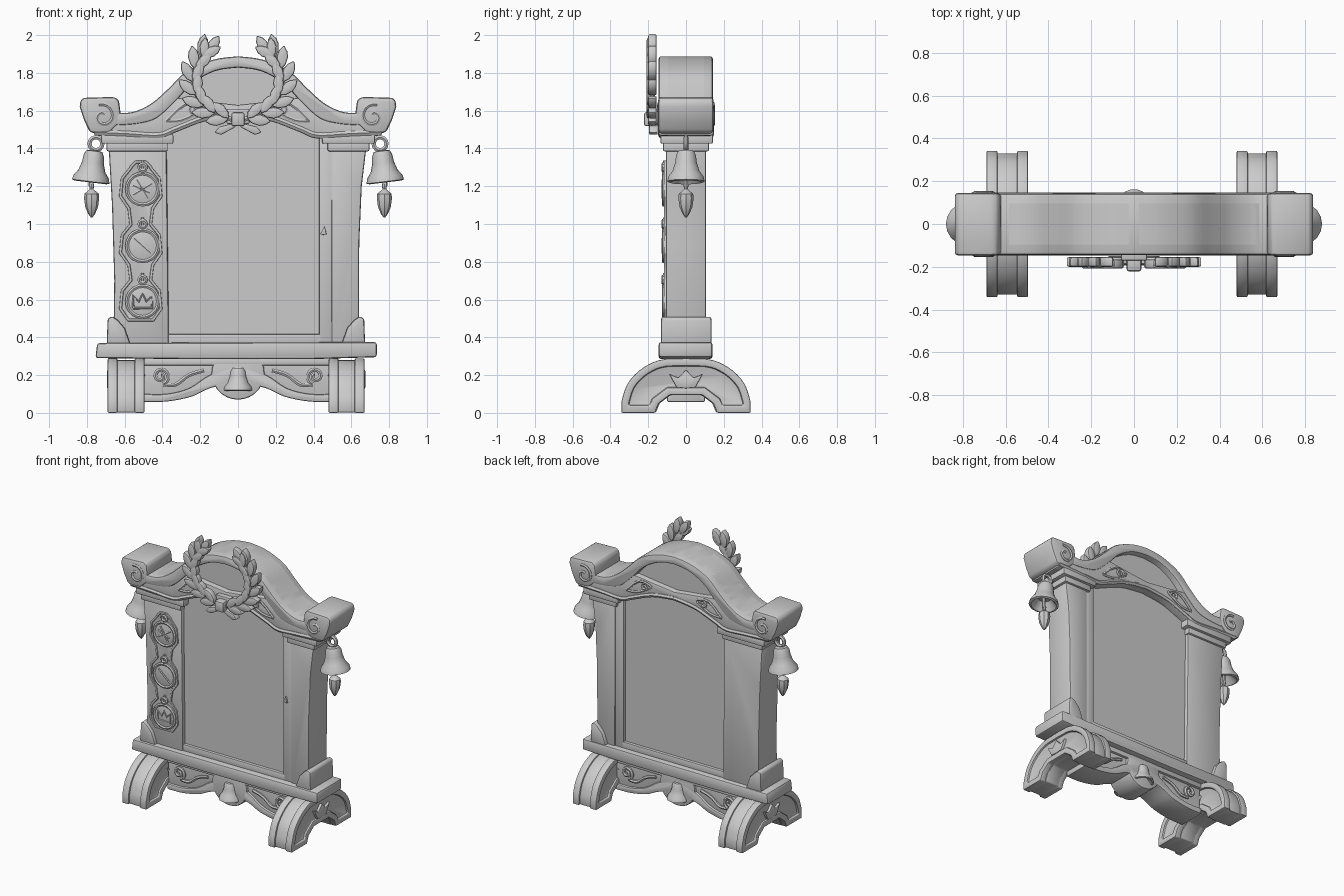
import bpy, bmesh, math
from mathutils import Vector, Matrix

if "Cube" in bpy.data.objects:
    bpy.data.objects.remove(bpy.data.objects["Cube"])

stone = bpy.data.materials.new("grey_stone")
stone.diffuse_color = (0.6, 0.6, 0.6, 1)
stone.use_nodes = True
stone.node_tree.nodes["Principled BSDF"].inputs["Base Color"].default_value = stone.diffuse_color


def finish(name, bm, bevel=0.0):
    bmesh.ops.recalc_face_normals(bm, faces=bm.faces)
    me = bpy.data.meshes.new(name)
    bm.to_mesh(me)
    bm.free()
    me.materials.append(stone)
    ob = bpy.data.objects.new(name, me)
    bpy.context.collection.objects.link(ob)
    if bevel:
        m = ob.modifiers.new("bevel", 'BEVEL')
        m.width, m.segments, m.limit_method = bevel, 2, 'ANGLE'
        m.angle_limit = math.radians(35)
    return ob


def offset(poly, d):
    """Move every outline point inwards by d."""
    p = [Vector(q) for q in poly]
    n = len(p)
    area = sum(p[i - 1].x * p[i].y - p[i].x * p[i - 1].y for i in range(n))
    d = d if area > 0 else -d
    out = []
    for i in range(n):
        a, b = (p[i] - p[i - 1]).normalized(), (p[(i + 1) % n] - p[i]).normalized()
        na, nb = Vector((-a.y, a.x)), Vector((-b.y, b.x))
        out.append(tuple(p[i] + (na + nb) * d / max(.6, 1 + na.dot(nb))))
    return out


def prism(name, polys, w0, w1, bevel=0.01, axis='Y', inset=None):
    """Extrude outlines along an axis; inset=(width, depth) sinks the end caps."""
    bm = bmesh.new()
    for poly in polys:
        n = len(poly)
        loops = [(poly, w0), (poly, w1)]
        if inset:
            small, s = offset(poly, inset[0]), inset[1] * (1 if w1 > w0 else -1)
            loops = [(small, w0 + s), (small, w0)] + loops + [(small, w1), (small, w1 - s)]
        rings = [[bm.verts.new((u, w, v) if axis == 'Y' else (w, u, v)) for u, v in q] for q, w in loops]
        bm.faces.new(rings[0])
        bm.faces.new(rings[-1][::-1])
        for a, b in zip(rings, rings[1:]):
            for i in range(n):
                bm.faces.new((a[i], b[i], b[(i + 1) % n], a[(i + 1) % n]))
    return finish(name, bm, bevel)


def box(name, x0, x1, y0, y1, z0, z1, bevel=0.01):
    return prism(name, [[(x0, z0), (x1, z0), (x1, z1), (x0, z1)]], y0, y1, bevel)


def lathe(name, prof, loc, rot=(0, 0, 0), seg=18):
    bm = bmesh.new()
    rings = [[bm.verts.new((r * math.cos(2 * math.pi * i / seg), r * math.sin(2 * math.pi * i / seg), z))
              for i in range(seg)] for r, z in prof]
    for a, b in zip(rings, rings[1:]):
        for i in range(seg):
            bm.faces.new((a[i], a[(i + 1) % seg], b[(i + 1) % seg], b[i]))
    bm.faces.new(rings[0])
    bm.faces.new(rings[-1])
    ob = finish(name, bm)
    ob.location, ob.rotation_euler = loc, rot


def tube(name, paths, r, cyclic=False):
    cu = bpy.data.curves.new(name, 'CURVE')
    cu.dimensions, cu.bevel_depth, cu.bevel_resolution, cu.use_fill_caps = '3D', r, 1, True
    for pts in paths:
        sp = cu.splines.new('POLY')
        sp.points.add(len(pts) - 1)
        sp.use_cyclic_u = cyclic
        for p, c in zip(sp.points, pts):
            p.co = (*c, 1)
    cu.materials.append(stone)
    bpy.context.collection.objects.link(bpy.data.objects.new(name, cu))


def curve(pts, n=4):
    """Smooth path through 2D points."""
    p = [Vector(q) for q in [pts[0], *pts, pts[-1]]]
    out = []
    for a, b, c, d in zip(p, p[1:], p[2:], p[3:]):
        for t in (k / n for k in range(n)):
            out.append(tuple(0.5 * (2 * b + (c - a) * t + (2 * a - 5 * b + 4 * c - d) * t * t
                                    + (3 * b - a - 3 * c + d) * t ** 3)))
    return out + [tuple(pts[-1])]


def flip(pts):
    return [(-u, v) for u, v in pts]


def sym(pts):
    return pts + flip(pts)[-2::-1]


def ring(cx, cz, r, n=20):
    return [(cx + r * math.cos(2 * math.pi * i / n), cz + r * math.sin(2 * math.pi * i / n)) for i in range(n)]


def spiral(cx, cz, r, start, turns, n=20):
    return [(cx + r * (1 - .8 * i / n) * math.cos(start + 2 * math.pi * turns * i / n),
             cz + r * (1 - .8 * i / n) * math.sin(start + 2 * math.pi * turns * i / n)) for i in range(n + 1)]


def four(paths, y):
    """Repeat relief lines on both sides and both faces."""
    return [[(u, s * y, v) for u, v in q] for p in paths for q in (p, flip(p)) for s in (-1, 1)]


# Arched feet with a sunk side panel, a grooved tread and a crown-shaped leaf
foot = curve([(-.342, .06), (-.312, .15), (-.25, .222), (-.17, .27), (-.1, .287)], 3)
foot = [(-.342, 0)] + sym(foot + [(0, .289)]) + [(.342, 0), (.165, 0)]
foot += [(.145, .05), (.085, .095), (-.085, .095), (-.145, .05), (-.165, 0)]
strip = [(u * .962, .002 + v * .962) for u, v in foot]
leaf = [(0, .13), (-.05, .135), (-.088, .205), (-.04, .185), (0, .228), (.04, .185), (.088, .205), (.05, .135)]
for x0, x1, s in ((-.69, -.495, 'left'), (.48, .67, 'right')):
    prism(s + "_foot_core", [strip], x0 + .04, x1 - .04, .006, 'X')
    for k, (a, b) in enumerate(((x0, x0 + .052), (x1 - .052, x1))):
        prism(f"{s}_foot_cheek_{k}", [foot], a, b, .008, 'X', (.04, .014))
        prism(f"{s}_foot_leaf_{k}", [leaf], a - .004, b + .004, .004, 'X')

# Lower apron with rim, disc, bells and scrolls
low = curve([(-.5, .058), (-.38, .06), (-.25, .085), (-.15, .13), (0, .17)])
prism("apron_panel", [[(-.5, .29)] + sym(low) + [(.5, .29)]], -.082, .082, .004)
rim_top = curve([(-.5, .1), (-.38, .10), (-.26, .13), (-.15, .2), (0, .255)])
prism("apron_rim", [sym(low) + sym(rim_top)[::-1]], -.1, .1, .008)
box("apron_top_rail", -.5, .5, -.1, .1, .25, .29)
prism("apron_disc", [ring(0, .21, .14, 28)], -.1, .1, .01)
tube("apron_scrolls", four([spiral(-.41, .195, .045, -1.2, 1.4),
                            curve([(-.395, .15), (-.33, .15), (-.26, .2), (-.18, .225)])], .085), .012)
bell = [(.02, .165), (.042, .162), (.053, .14), (.058, .1), (.072, .055), (.094, .026), (.1, 0), (.085, -.005),
        (.04, .05)]
for y in (-.085, .085):
    lathe("apron_bell", [(r * .78, z * .72) for r, z in bell], (0, y, .12))

# Base beam and stepped post feet
prism("base_beam", [[(-.755, .29), (-.745, .37), (.735, .375), (.735, .295), (.4, .285), (-.3, .285)]],
      -.145, .14, .014)
block = [(-.695, .365), (-.69, .5), (-.665, .512), (-.635, .49), (-.6, .45), (-.57, .365)]
prism("post_feet", [block, [(-.022 - u, v) for u, v in block]], -.132, .135, .012)

# Posts, capitals, inner frame and central panel
prism("left_post", [[(-.66, .36), (-.655, .7), (-.667, 1.1), (-.685, 1.41), (-.378, 1.41), (-.366, .36)]],
      -.107, .107, .012)
prism("right_post", [[(.64, .36), (.642, .9), (.655, 1.2), (.68, 1.41), (.492, 1.41), (.495, .36)]],
      -.107, .107, .012)
for x0, x1, s in ((-.695, -.372, 'left'), (.475, .695, 'right')):
    box(s + "_capital", x0, x1, -.122, .122, 1.385, 1.44, .008)
    box(s + "_capital_cap", x0 - .03, x1 + .03, -.135, .142, 1.425, 1.475, .008)
box("right_inner_frame", .43, .5, -.1, .1, .36, 1.47, .006)
box("bottom_inner_frame", -.4, .45, -.1, .1, .36, .417, .006)
box("central_panel", -.4, .46, -.08, .08, .38, 1.6, 0)
prism("panel_latch", [[(.435, .945), (.47, .94), (.458, .99)]], -.112, 0, .003)

# Medallion plaque with three hanging discs
centres = (1.185, .885, .59)
side = [(-.03, 1.335), (-.055, 1.31)]
for z in centres:
    side += [(-.06, z + .115), (-.105, z + .06), (-.115, z - .04), (-.07, z - .105)]
plaque = [(-.515 + u, v) for u, v in side]
plaque += [(-.515 - u, v) for u, v in side[::-1]]
prism("medallion_plaque", [plaque], -.117, -.09, .004, inset=(.014, .008))
for k, z in enumerate(centres):
    c = -.505
    prism("medallion", [ring(c, z, .083)], -.122, -.1, .005)
    tube("medallion_rim", [[(u, -.117, v) for u, v in ring(c, z, .083)],
                           [(u, -.12, v) for u, v in ring(c, z + .115, .018, 10)]], .011, True)
    tube("medallion_link", [[(c, -.115, z + .08), (c, -.115, z + .15)]], .008)
    marks = ([[(-.05, -.03), (.05, .03)], [(-.03, .05), (.03, -.05)], [(-.05, .02), (.04, -.02)]],
             [[(-.045, .04), (.045, -.04)]],
             [[(-.05, -.035), (-.05, .03), (-.02, 0), (0, .04), (.02, 0), (.05, .03), (.05, -.035), (-.05, -.035)]])[k]
    tube("medallion_mark", [[(c + u, -.122, z + v) for u, v in m] for m in marks], .007)

# Arched crest: sunk field, top rim, lower band
top = curve([(-.65, 1.59), (-.56, 1.592), (-.46, 1.637), (-.37, 1.715), (-.27, 1.81), (-.13, 1.87), (0, 1.888)])
under = curve([(-.65, 1.52), (-.53, 1.53), (-.43, 1.56), (-.33, 1.65), (-.24, 1.745), (-.12, 1.81), (0, 1.828)])
arch = curve([(-.76, 1.468), (-.58, 1.46), (-.42, 1.452), (-.33, 1.485), (-.17, 1.545), (0, 1.567)])
upper = curve([(-.76, 1.55), (-.58, 1.585), (-.44, 1.615), (-.34, 1.665), (-.18, 1.65), (0, 1.63)])
prism("crest_field", [sym(top[3:-1] + [(0, 1.87)]) + sym(arch)[::-1]], -.095, .095, 0)
prism("crest_rim", [sym(top) + sym(under)[::-1]], -.145, .142, .014)
prism("crest_band", [sym(upper) + sym(arch)[::-1]], -.136, .136, .008)
edge = [(u, v + .018) for u, v in arch]
tube("crest_band_edge", four([edge], .131), .016)
eye = curve([(-.38, 1.545), (-.3, 1.55), (-.2, 1.6), (-.19, 1.625), (-.28, 1.635), (-.38, 1.545)], 3)
tube("crest_scrolls", four([eye, spiral(-.235, 1.605, .03, 0, 1.3)], .135), .01)

# Scroll ends of the crest
end = [(-.838, 1.62), (-.835, 1.655), (-.815, 1.668), (-.655, 1.673), (-.63, 1.655), (-.622, 1.59), (-.635, 1.53),
       (-.68, 1.485), (-.745, 1.475), (-.785, 1.487), (-.815, 1.55)]
prism("scroll_ends", [end, flip(end)], -.147, .145, .02)
tube("scroll_lines", four([spiral(-.715, 1.57, .068, 1.9, -1.15)], .143), .011)

# Hanging bells with clappers
drop = [(.006, .19), (.014, .17), (.01, .15), (.02, .14), (.038, .125), (.04, .1), (.034, .055), (.018, .018), (.004, 0)]
for s in (-1, 1):
    x = s * .78
    lathe("hanging_bell", bell, (x, 0, 1.225), (0, s * -.12, 0))
    lathe("bell_clapper", drop, (x + s * -.005, 0, 1.035), seg=8)
    tube("bell_rod", [[(x, 0, 1.3), (x, 0, 1.2)]], .012)
    tube("bell_loop", [[(u, 0, v) for u, v in ring(s * .752, 1.425, .034, 14)]], .013, True)

# Laurel wreath: leaves along two stems, knot and ribbon tails
stem = curve([(-.02, 1.55), (-.12, 1.585), (-.2, 1.65), (-.237, 1.75), (-.215, 1.85), (-.16, 1.93)], 3)
shape = [(0, 0), (.03, .022), (.07, .03), (.1, .022), (.13, 0), (.1, -.022), (.07, -.03), (.03, -.022)]


def leaf_at(p, ang, k):
    m = Matrix.Rotation(ang, 2)
    return [tuple(Vector(p) + m @ Vector(q) * k) for q in shape]


outer, inner = [leaf_at((-.165, 1.895), 1.0, .95)], [leaf_at((-.185, 1.88), 1.45, .85)]
for i in range(1, len(stem) - 2, 2):
    d = Vector(stem[i + 1]) - Vector(stem[i - 1])
    ang = math.atan2(d.y, d.x)
    outer.append(leaf_at(stem[i], ang + .42, 1))
    inner.append(leaf_at(stem[i], ang - .5, .95))
for nm, ls, y0, y1 in (("outer_leaves", outer, -.2, -.155), ("inner_leaves", inner, -.208, -.165)):
    prism("wreath_" + nm, ls + [flip(q) for q in ls], y0, y1, .009)
tube("wreath_stems", [[(u, -.178, v) for u, v in q] for q in (stem, flip(stem))], .014)
box("wreath_knot", -.035, .035, -.222, -.14, 1.518, 1.592, .012)
tail = [(-.02, 1.535), (-.1, 1.515), (-.125, 1.485), (-.09, 1.472), (-.01, 1.515)]
prism("wreath_ribbon", [tail, flip(tail)], -.195, -.15, .006)
box("wreath_mount", -.06, .06, -.17, -.1, 1.53, 1.61, .006)

# Turn curves into meshes and smooth, keeping sharp edges
bpy.ops.object.select_all(action='SELECT')
bpy.context.view_layer.objects.active = bpy.context.selected_objects[0]
bpy.ops.object.convert(target='MESH')
bpy.ops.object.shade_smooth_by_angle(angle=math.radians(35))
